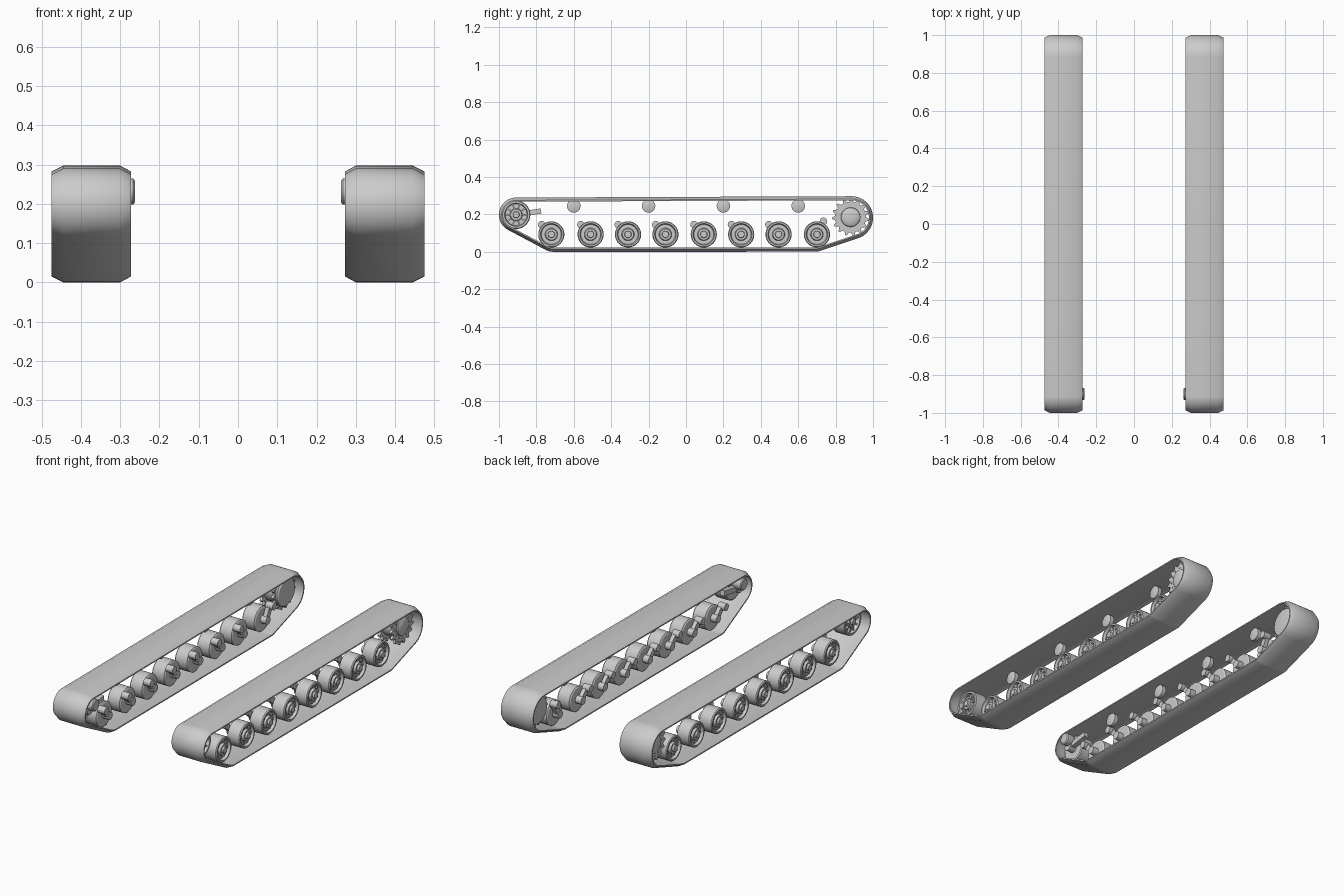
import bpy, bmesh
from math import sin, cos, pi, radians, atan2, hypot
from mathutils import Vector, Matrix

if "Cube" in bpy.data.objects:
    bpy.data.objects.remove(bpy.data.objects["Cube"])

steel = bpy.data.materials.new("light_grey_steel")
steel.use_nodes = True
GREY = (0.6, 0.6, 0.6, 1)
steel.diffuse_color = GREY
steel.node_tree.nodes["Principled BSDF"].inputs["Base Color"].default_value = GREY


def finish(name, bm):
    """Turn a bmesh into a shaded object mirrored to the other track."""
    bmesh.ops.recalc_face_normals(bm, faces=bm.faces)
    mesh = bpy.data.meshes.new(name)
    bm.to_mesh(mesh)
    bm.free()
    mesh.materials.append(steel)
    ob = bpy.data.objects.new(name, mesh)
    bpy.context.collection.objects.link(ob)
    mod = ob.modifiers.new("other_side", 'MIRROR')
    mod.use_mirror_merge = False
    bpy.context.view_layer.objects.active = ob
    bpy.ops.object.select_all(action='DESELECT')
    ob.select_set(True)
    bpy.ops.object.shade_smooth_by_angle(angle=radians(32))
    return ob


def loft(bm, rings, closed=False):
    """Skin equal rings of points; cap the ends unless closed."""
    vs = [[bm.verts.new(p) for p in ring] for ring in rings]
    n = len(vs[0])
    pairs = list(zip(vs, vs[1:])) + ([(vs[-1], vs[0])] if closed else [])
    for a, b in pairs:
        for i in range(n):
            j = (i + 1) % n
            bm.faces.new((a[i], a[j], b[j], b[i]))
    if not closed:
        bm.faces.new(vs[0])
        bm.faces.new(vs[-1])


def lathe(bm, profile, y, z, seg=32):
    """Turn (x, radius) points round an axle lying along x."""
    loft(bm, [[(x, y + r * cos(2 * pi * i / seg), z + r * sin(2 * pi * i / seg))
               for i in range(seg)] for x, r in profile])


def disc(bm, x0, x1, r, y, z, seg=24):
    lathe(bm, [(x0, r), (x1, r)], y, z, seg)


def bolts(bm, x0, x1, ring, r, count, y, z):
    for i in range(count):
        a = 2 * pi * i / count
        disc(bm, x0, x1, r, y + ring * cos(a), z + ring * sin(a), 6)


def bar(bm, x0, x1, a, b, width):
    """Flat lever between two (y, z) points."""
    d = hypot(b[0] - a[0], b[1] - a[1])
    m = (Matrix.Translation(((x0 + x1) / 2, (a[0] + b[0]) / 2, (a[1] + b[1]) / 2))
         @ Matrix.Rotation(atan2(b[1] - a[1], b[0] - a[0]), 4, 'X')
         @ Matrix.Diagonal((x1 - x0, d, width, 1)))
    bmesh.ops.create_cube(bm, size=1, matrix=m)


# Track belt: a taut loop round guide circles (y, z, radius)
GUIDES = [(-0.908, 0.198, 0.092), (-0.71, 0.085, 0.085), (0.69, 0.085, 0.085),
          (0.885, 0.182, 0.115), (-0.66, 0.237, 0.06)]
SECTION = [(0.272, -0.022), (0.272, -0.015), (0.30, 0), (0.445, 0),
           (0.475, -0.015), (0.475, -0.022), (0.445, -0.014), (0.30, -0.014)]


def belt_ring(t):
    n = Vector((cos(t), sin(t)))
    y, z, r = max(GUIDES, key=lambda g: g[0] * n.x + g[1] * n.y + g[2])
    return [(x, y + (r + d) * n.x, z + (r + d) * n.y) for x, d in SECTION]


bm = bmesh.new()
loft(bm, [belt_ring(2 * pi * i / 96) for i in range(96)], closed=True)
finish("track_belt", bm)

# Road wheels with dished outer face, hub, bolts and swing arm
WHEEL_Z = 0.093
for k, y in enumerate((-0.72, -0.51, -0.31, -0.11, 0.095, 0.295, 0.495, 0.7)):
    bm = bmesh.new()
    lathe(bm, [(0.335, 0.03), (0.335, 0.062), (0.34, 0.07), (0.412, 0.07), (0.417, 0.066),
               (0.417, 0.058), (0.402, 0.053), (0.402, 0.034), (0.415, 0.03),
               (0.415, 0.019), (0.425, 0.017), (0.425, 0.006)], y, WHEEL_Z)
    bolts(bm, 0.40, 0.408, 0.044, 0.005, 10, y, WHEEL_Z)
    finish(f"road_wheel_{k + 1}", bm)

    pivot = (y + 0.035, WHEEL_Z + 0.07) if k == 7 else (y - 0.052, WHEEL_Z + 0.052)
    bm = bmesh.new()
    bar(bm, 0.305, 0.328, (y, WHEEL_Z), pivot, 0.03)
    disc(bm, 0.30, 0.34, 0.022, y, WHEEL_Z)
    disc(bm, 0.285, 0.33, 0.02, *pivot)
    finish(f"swing_arm_{k + 1}", bm)

# Return rollers
for k in range(4):
    bm = bmesh.new()
    y = -0.6 + 0.4 * k
    lathe(bm, [(0.337, 0.03), (0.34, 0.036), (0.362, 0.036), (0.365, 0.03)], y, 0.245)
    finish(f"return_roller_{k + 1}", bm)

# Idler wheel at the front, spoked on its outer face
IY, IZ = -0.908, 0.198
bm = bmesh.new()
lathe(bm, [(0.335, 0.03), (0.335, 0.07), (0.34, 0.076), (0.41, 0.076), (0.415, 0.072),
           (0.415, 0.062), (0.395, 0.058), (0.395, 0.034), (0.412, 0.03),
           (0.412, 0.018), (0.422, 0.016), (0.422, 0.006)], IY, IZ)
for i in range(10):
    a = 2 * pi * i / 10
    p, q = [(IY + r * cos(a), IZ + r * sin(a)) for r in (0.028, 0.061)]
    bar(bm, 0.39, 0.407, p, q, 0.008)
finish("idler_wheel", bm)

# Idler tensioner: lever, axle boss and the cap that stands past the belt
bm = bmesh.new()
bar(bm, 0.30, 0.328, (IY, IZ), (-0.775, 0.218), 0.028)
disc(bm, 0.295, 0.34, 0.025, IY, IZ)
lathe(bm, [(0.262, 0.027), (0.267, 0.033), (0.30, 0.033), (0.335, 0.02)], -0.9, 0.231)
finish("idler_tensioner", bm)

# Drive sprocket: two toothed rings on a drum, domed both sides
SY, SZ, TEETH = 0.88, 0.185, 15
bm = bmesh.new()
for x0, x1 in ((0.325, 0.34), (0.403, 0.418)):
    rim = []
    for i in range(TEETH):
        for off, r in ((0, 0.083), (0.3, 0.083), (0.55, 0.1), (0.75, 0.1)):
            a = 2 * pi * (i + off) / TEETH
            rim.append((SY + r * cos(a), SZ + r * sin(a)))
    loft(bm, [[(x, *p) for p in rim] for x in (x0, x1)])
disc(bm, 0.335, 0.41, 0.068, SY, SZ, 32)
lathe(bm, [(0.418, 0.052), (0.424, 0.05), (0.430, 0.04), (0.434, 0.02)], SY, SZ)
bolts(bm, 0.415, 0.422, 0.066, 0.004, 12, SY, SZ)
finish("drive_sprocket", bm)

# Final drive housing on the inner side
bm = bmesh.new()
lathe(bm, [(0.330, 0.08), (0.315, 0.08), (0.308, 0.072), (0.303, 0.04)], SY, SZ)
finish("final_drive_housing", bm)
